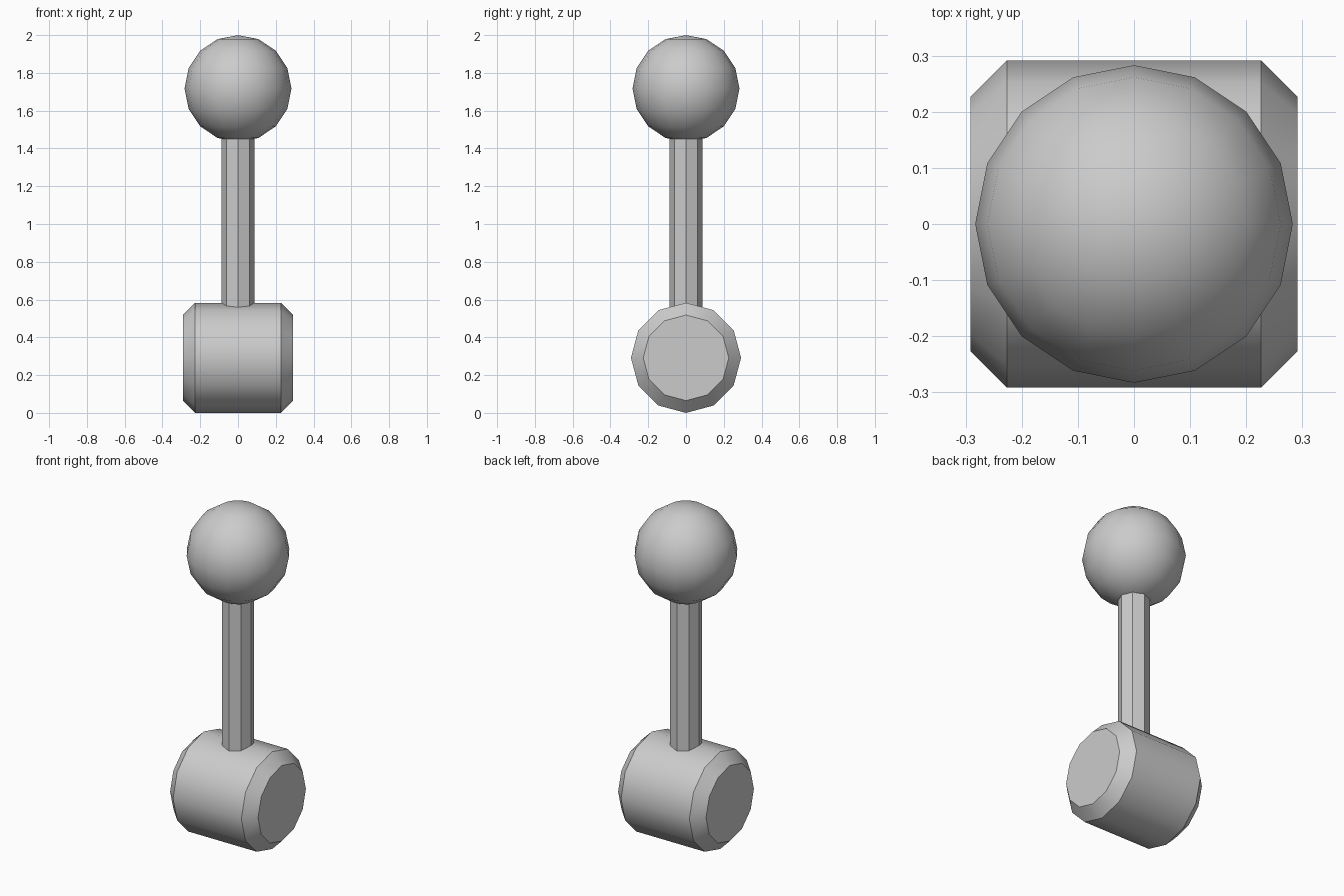
import bpy
import math

if "Cube" in bpy.data.objects:
    bpy.data.objects.remove(bpy.data.objects["Cube"])

grey = bpy.data.materials.new("plain_grey")
grey.diffuse_color = (0.6, 0.6, 0.6, 1)
grey.use_nodes = True
grey.node_tree.nodes["Principled BSDF"].inputs["Base Color"].default_value = grey.diffuse_color


def finish(name):
    ob = bpy.context.object
    ob.name = name
    ob.data.materials.append(grey)
    bpy.ops.object.transform_apply(location=False, rotation=True, scale=True)
    bpy.ops.object.shade_smooth_by_angle(angle=math.radians(40))
    return ob


R = 0.2915        # base radius and half length
CHAMFER = 0.065

# Chamfered twelve-sided drum lying along x
bpy.ops.mesh.primitive_cylinder_add(vertices=12, radius=R, depth=2 * R,
                                    location=(0, 0, R),
                                    rotation=(0, math.pi / 2, 0))
drum = finish("base_drum")
for v in drum.data.vertices:      # pull the end rings in to the cap radius
    v.co.y *= (R - CHAMFER) / R
    v.co.z *= (R - CHAMFER) / R
bpy.ops.object.mode_set(mode='EDIT')
bpy.ops.object.mode_set(mode='OBJECT')
import bmesh
bm = bmesh.new()
bm.from_mesh(drum.data)
long_edges = [e for e in bm.edges if abs(e.verts[0].co.x - e.verts[1].co.x) > R]
bmesh.ops.subdivide_edges(bm, edges=long_edges, cuts=2, use_grid_fill=True)
for v in bm.verts:                # middle rings carry the full radius
    if abs(v.co.x) < R * 0.9:
        v.co.x = math.copysign(R - CHAMFER, v.co.x)
        v.co.y *= R / (R - CHAMFER)
        v.co.z *= R / (R - CHAMFER)
bm.to_mesh(drum.data)
bm.free()
bpy.ops.object.shade_smooth_by_angle(angle=math.radians(40))

# Eight-sided stem from inside the drum up into the knob
bpy.ops.mesh.primitive_cylinder_add(vertices=8, radius=0.087, depth=1.2,
                                    location=(0, 0, 0.9))
finish("stem")

# Round knob
bpy.ops.mesh.primitive_uv_sphere_add(segments=16, ring_count=8, radius=0.283,
                                     location=(0, 0, 1.717))
finish("knob")
